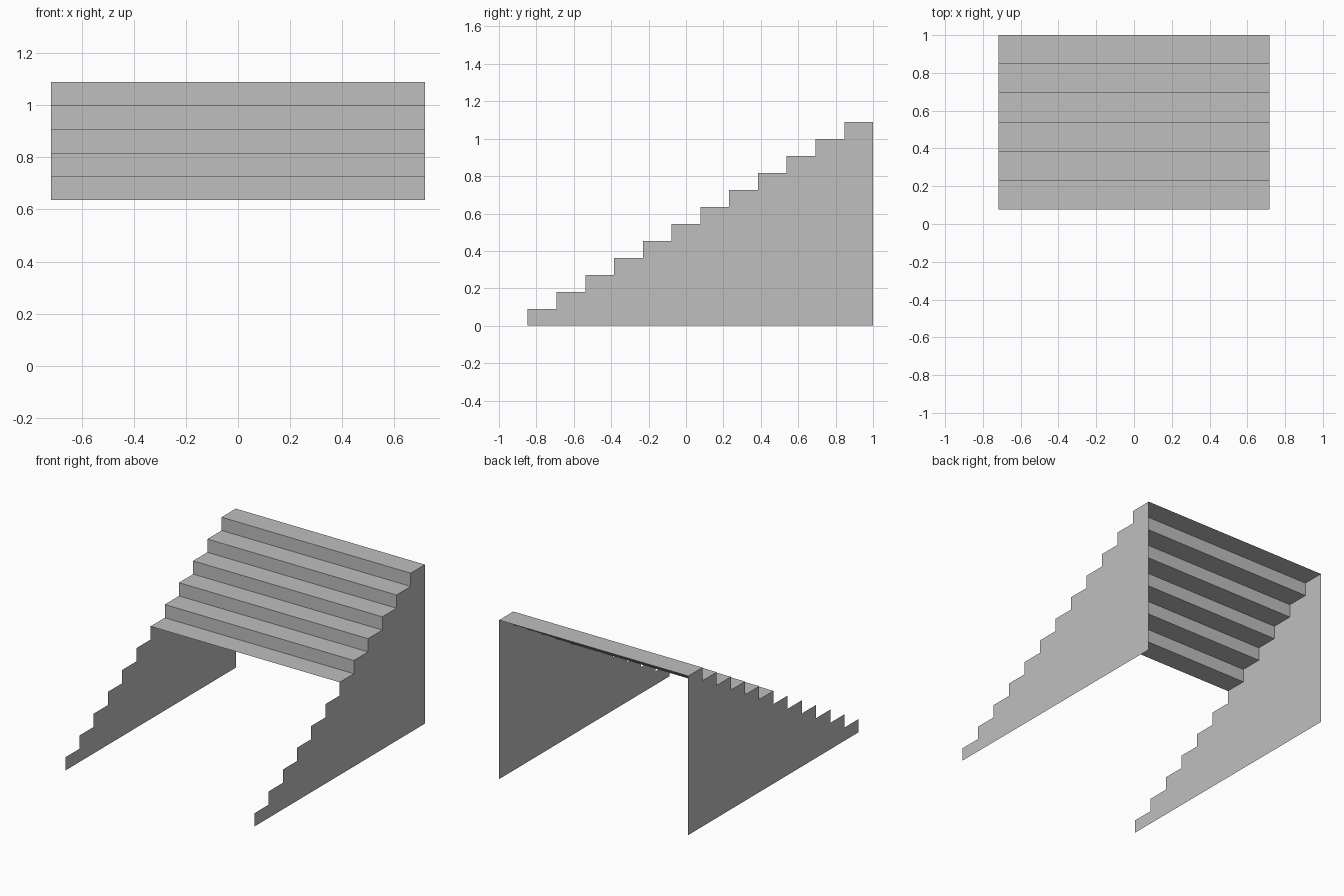
import bpy

cube = bpy.data.objects.get("Cube")
if cube:
    bpy.data.objects.remove(cube, do_unlink=True)

STEPS = 12
OPEN_STEPS = 6          # lower steps without treads
RUN = 2 / 13
RISE = 1.09 / STEPS
HALF_WIDTH = 0.717
BACK = 1.0
FRONT = BACK - STEPS * RUN

grey = bpy.data.materials.new("plain grey")
grey.use_nodes = True
colour = (0.52, 0.52, 0.52, 1)
grey.diffuse_color = colour
grey.node_tree.nodes["Principled BSDF"].inputs["Base Color"].default_value = colour


def add_object(name, verts, faces):
    mesh = bpy.data.meshes.new(name)
    mesh.from_pydata(verts, [], faces)
    mesh.materials.append(grey)
    obj = bpy.data.objects.new(name, mesh)
    bpy.context.collection.objects.link(obj)
    return obj


# Zigzag profile of the whole flight as (y, z) points, from the floor up
zigzag = [(FRONT, 0)]
for i in range(STEPS):
    top = (i + 1) * RISE
    zigzag += [(FRONT + i * RUN, top), (FRONT + (i + 1) * RUN, top)]

# Stepped side sheets, facing outward
outline = zigzag + [(BACK, 0)]
for name, x in (("left_side", HALF_WIDTH), ("right_side", -HALF_WIDTH)):
    points = outline[::-1] if x > 0 else outline
    add_object(name, [(x, y, z) for y, z in points], [range(len(points))])

# Folded sheet of treads and risers over the upper steps
fold = zigzag[1 + 2 * OPEN_STEPS:]
verts = [(x, y, z) for y, z in fold for x in (-HALF_WIDTH, HALF_WIDTH)]
faces = [(2 * i, 2 * i + 1, 2 * i + 3, 2 * i + 2) for i in range(len(fold) - 1)]
add_object("treads_and_risers", verts, faces)
